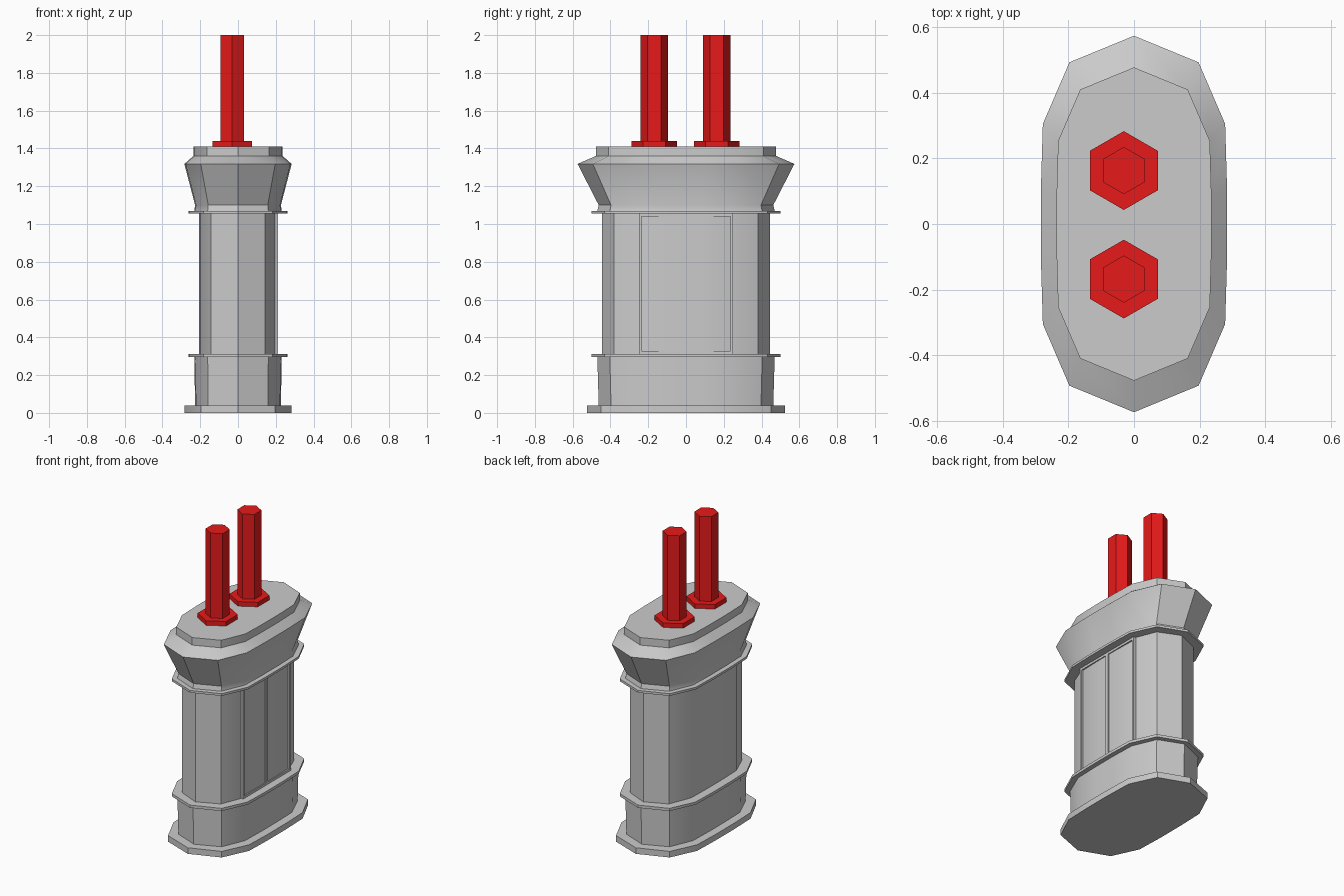
import bpy, bmesh, math

if "Cube" in bpy.data.objects:
    bpy.data.objects.remove(bpy.data.objects["Cube"])

# Quarter of the widest outline, from the front/back point round to the flat side
QUARTER = [(0.0, 0.574), (0.197, 0.493), (0.278, 0.305), (0.284, 0.1)]
OUTLINE = (QUARTER
           + [(x, -y) for x, y in reversed(QUARTER)]
           + [(-x, -y) for x, y in QUARTER[1:]]
           + [(-x, y) for x, y in reversed(QUARTER[1:])])
HEXAGON = [(math.sin(k * math.pi / 3), math.cos(k * math.pi / 3)) for k in range(6)]

red = bpy.data.materials.new("red")
red.diffuse_color = (0.8, 0.01, 0.01, 1)
red.use_nodes = True
red.node_tree.nodes["Principled BSDF"].inputs["Base Color"].default_value = red.diffuse_color


def loft(name, outline, levels, centre=(0, 0), material=None):
    """Stack scaled copies of an outline; each level is (z, x scale, y scale)."""
    bm = bmesh.new()
    rings = [[bm.verts.new((centre[0] + x * sx, centre[1] + y * sy, z)) for x, y in outline]
             for z, sx, sy in levels]
    n = len(outline)
    for low, high in zip(rings, rings[1:]):
        for i in range(n):
            j = (i + 1) % n
            bm.faces.new((low[i], low[j], high[j], high[i]))
    bm.faces.new(rings[0])
    bm.faces.new(rings[-1])
    bmesh.ops.recalc_face_normals(bm, faces=bm.faces)
    mesh = bpy.data.meshes.new(name)
    bm.to_mesh(mesh)
    bm.free()
    mesh.shade_smooth()
    mesh.set_sharp_from_angle(angle=math.radians(30))
    obj = bpy.data.objects.new(name, mesh)
    bpy.context.collection.objects.link(obj)
    if material:
        mesh.materials.append(material)
    return obj


def box(name, x, y, z):
    """Box between (min, max) pairs on each axis."""
    corners = [(x[0], y[0]), (x[1], y[0]), (x[1], y[1]), (x[0], y[1])]
    return loft(name, corners, [(z[0], 1, 1), (z[1], 1, 1)])


# Pedestal, bottom to top
loft("base_plate", OUTLINE, [(0, 0.995, 0.913), (0.04, 0.995, 0.913)])
loft("skirt", OUTLINE, [(0.04, 0.80, 0.805), (0.295, 0.815, 0.818)])
loft("lower_band", OUTLINE, [(0.295, 0.925, 0.873), (0.313, 0.925, 0.873)])
loft("body", OUTLINE, [(0.313, 0.725, 0.775), (1.055, 0.725, 0.775)])
loft("upper_band", OUTLINE, [(1.055, 0.925, 0.873), (1.07, 0.925, 0.873)])
loft("flared_head", OUTLINE, [(1.07, 0.815, 0.818), (1.10, 0.80, 0.805), (1.318, 1, 1),
                              (1.36, 0.832, 0.832), (1.41, 0.832, 0.832)])

# Raised frame around two panels, on the right side only
FACE = (0.19, 0.212)
for name, y in (("front", -0.243), ("middle", 0.0), ("back", 0.243)):
    half = 0.012 if name == "middle" else 0.007
    box("panel_stile_" + name, FACE, (y - half, y + half), (0.313, 1.055))
for name, z in (("bottom", (0.313, 0.328)), ("top", (1.04, 1.055))):
    box("panel_rail_" + name, FACE, (-0.25, 0.25), z)

# Two hexagonal rods with flanges
for name, y in (("front", -0.168), ("back", 0.163)):
    centre = (-0.031, y)
    loft("flange_" + name, HEXAGON, [(1.41, 0.12, 0.12), (1.44, 0.12, 0.12)], centre, red)
    loft("rod_" + name, HEXAGON, [(1.44, 0.072, 0.072), (2.0, 0.072, 0.072)], centre, red)
